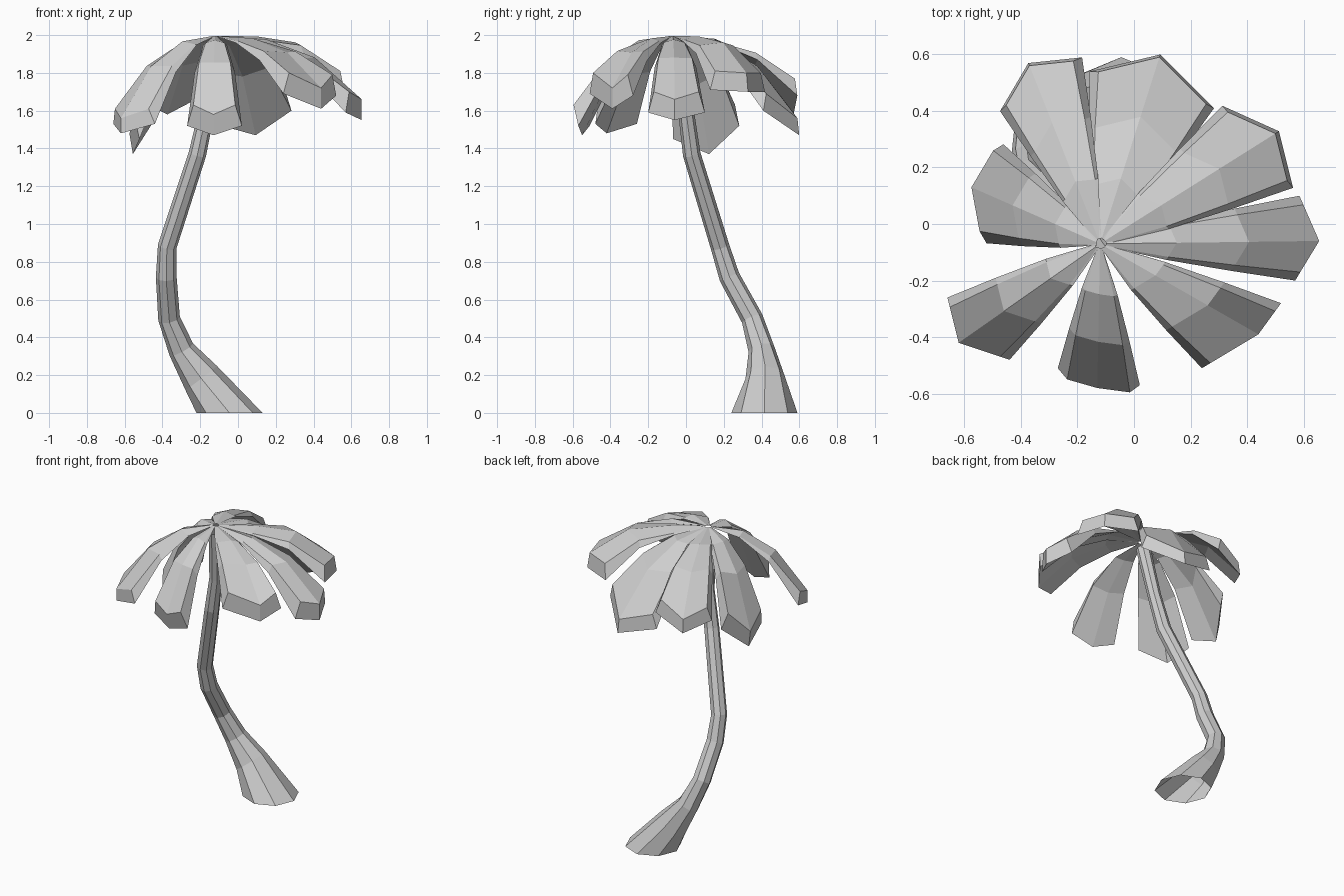
import bpy
import bmesh
import math
from mathutils import Vector

cube = bpy.data.objects.get("Cube")
if cube:
    bpy.data.objects.remove(cube, do_unlink=True)

# Single flat colour for the whole tree
GREY = (0.62, 0.62, 0.62, 1.0)
grey = bpy.data.materials.new("light_grey")
grey.use_nodes = True
grey.diffuse_color = GREY
shader = grey.node_tree.nodes["Principled BSDF"]
shader.inputs["Base Color"].default_value = GREY
shader.inputs["Roughness"].default_value = 0.9


def loft(name, rings, capped):
    """Join closed rings of points with quads, optionally closing the ends."""
    bm = bmesh.new()
    loops = [[bm.verts.new(p) for p in ring] for ring in rings]
    n = len(rings[0])
    for a, b in zip(loops, loops[1:]):
        for i in range(n):
            j = (i + 1) % n
            bm.faces.new((a[i], b[i], b[j], a[j])[::-1])
    if capped:
        for cap in (loops[0], loops[-1]):
            for i in range(n // 2 - 1):
                bm.faces.new((cap[i], cap[i + 1], cap[n - 2 - i], cap[n - 1 - i]))
    bmesh.ops.recalc_face_normals(bm, faces=bm.faces)
    mesh = bpy.data.meshes.new(name)
    bm.to_mesh(mesh)
    bm.free()
    mesh.materials.append(grey)
    obj = bpy.data.objects.new(name, mesh)
    bpy.context.collection.objects.link(obj)


# Curved hollow trunk: centre and radius of each ring, flaring at the foot
TRUNK = [
    ((-0.045, 0.415, 0.0), 0.175),
    ((-0.195, 0.42, 0.185), 0.105),
    ((-0.30, 0.40, 0.335), 0.07),
    ((-0.365, 0.35, 0.5), 0.058),
    ((-0.38, 0.23, 0.72), 0.055),
    ((-0.375, 0.18, 0.88), 0.05),
    ((-0.215, 0.03, 1.37), 0.047),
    ((-0.165, 0.0, 1.6), 0.042),
    ((-0.125, -0.06, 1.95), 0.045),
]
SIDES = 8
centres = [Vector(c) for c, r in TRUNK]
trunk_rings = []
for k, (c, r) in enumerate(TRUNK):
    # The foot lies flat on the ground, other rings follow the bend
    if k == 0:
        axis = Vector((0, 0, 1))
    else:
        axis = centres[min(k + 1, len(TRUNK) - 1)] - centres[k - 1]
    turn = Vector((0, 0, 1)).rotation_difference(axis)
    ring = []
    for i in range(SIDES):
        a = math.tau * i / SIDES
        ring.append(centres[k] + turn @ Vector((r * math.cos(a), r * math.sin(a), 0)))
    trunk_rings.append(ring)
loft("trunk", trunk_rings, capped=False)

# Drooping fronds: one edge, the tip and the other edge of the outline, how far
# the blunt end drops, how far it turns in, and how late the arc bends down
CROWN = Vector((-0.12, -0.07, 1.995))
BEVEL = 0.035
FRONDS = {
    "back_frond_a": ((-0.47, 0.39, 1.72), (-0.37, 0.56, 1.67), (-0.18, 0.58, 1.77), 0.09, -0.01, 3.0),
    "back_frond_b": ((-0.16, 0.53, 1.63), (0.09, 0.59, 1.56), (0.28, 0.40, 1.69), 0.09, -0.01, 2.6),
    "back_frond_c": ((0.30, 0.41, 1.80), (0.50, 0.32, 1.80), (0.55, 0.12, 1.81), 0.1, -0.015, 4.6),
    "side_frond_a": ((0.585, 0.10, 1.70), (0.655, -0.06, 1.66), (0.57, -0.2, 1.70), 0.11, 0.0, 2.8),
    "front_frond_a": ((0.52, -0.28, 1.79), (0.44, -0.39, 1.72), (0.24, -0.51, 1.80), 0.11, 0.0, 3.0),
    "front_frond_b": ((0.02, -0.6, 1.63), (-0.13, -0.58, 1.58), (-0.27, -0.54, 1.63), 0.11, 0.03, 2.8),
    "front_frond_c": ((-0.44, -0.48, 1.61), (-0.62, -0.42, 1.56), (-0.66, -0.26, 1.61), 0.08, 0.0, 2.6),
    "side_frond_b": ((-0.54, -0.06, 1.56), (-0.575, 0.13, 1.48), (-0.48, 0.29, 1.63), 0.11, 0.02, 2.6),
}
STATIONS = (0.03, 0.35, 0.68, 1.0)
for name, (edge_a, tip, edge_b, drop, tuck, bend) in FRONDS.items():
    tip = Vector(tip)
    inward = CROWN - tip
    inward.z = 0
    inward.normalize()
    rings = []
    for t in STATIONS:
        top, under = [], []
        for end in (Vector(edge_a), tip, Vector(edge_b)):
            # Width opens a little faster than length, height falls in an arc
            p = CROWN + (tip - CROWN) * t + (end - tip) * t ** 0.8
            p.z = CROWN.z + (end.z - CROWN.z) * t ** bend
            under.append(p + (inward * tuck - Vector((0, 0, drop))) * t ** 1.3)
            # Upper edges sit inside the outline, so the side walls slope
            if end is not tip:
                p.z -= 0.08 * t * (1 - t)
                across = tip - end
                across.z = 0
                p += across.normalized() * BEVEL * t
            top.append(p)
        rings.append(top + under[::-1])
    loft(name, rings, capped=True)
